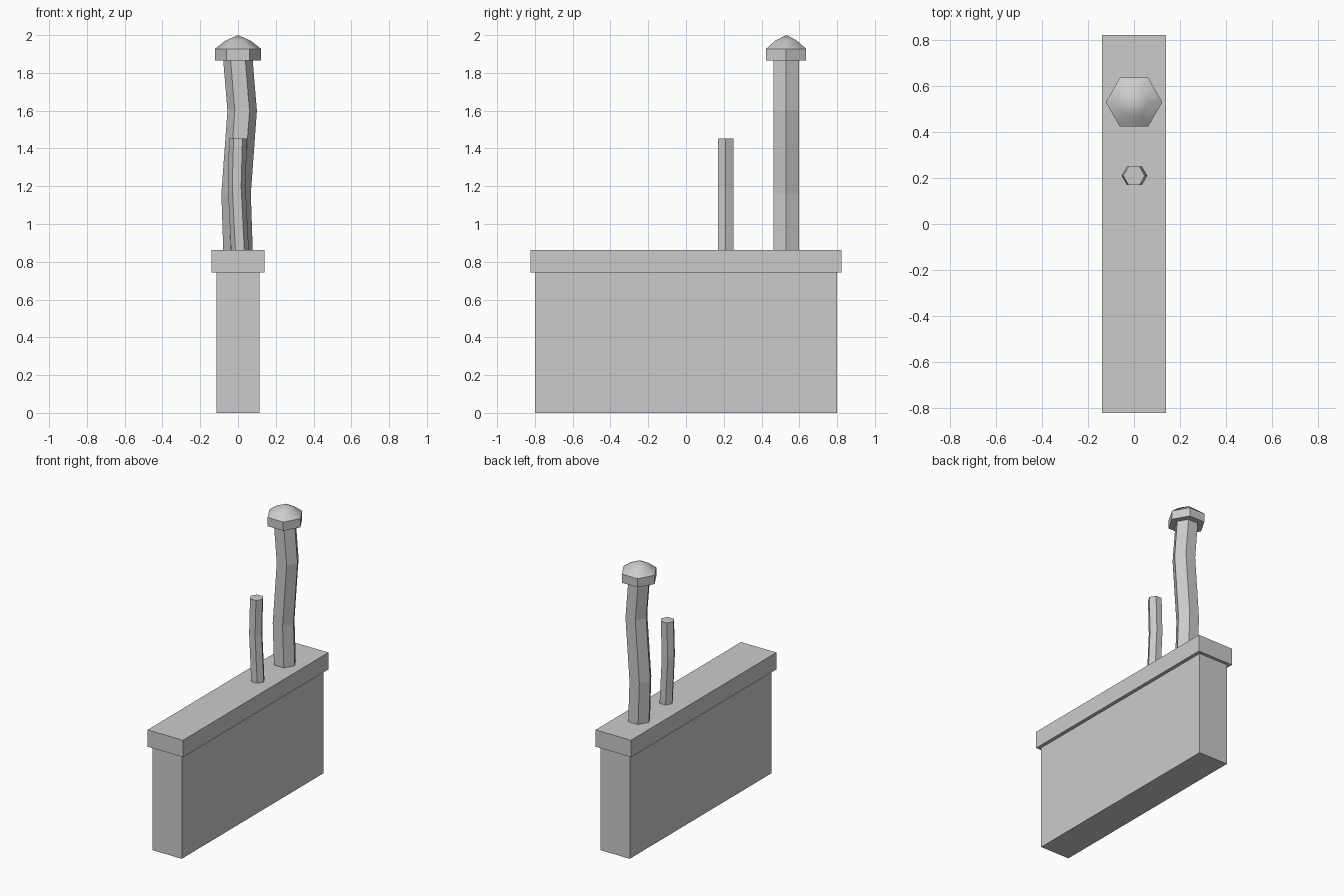
import bpy, bmesh, math

if "Cube" in bpy.data.objects:
    bpy.data.objects.remove(bpy.data.objects["Cube"])


def finish(name, bm, smooth=False):
    bmesh.ops.recalc_face_normals(bm, faces=bm.faces[:])
    mesh = bpy.data.meshes.new(name)
    bm.to_mesh(mesh)
    bm.free()
    obj = bpy.data.objects.new(name, mesh)
    bpy.context.collection.objects.link(obj)
    if smooth:
        bpy.context.view_layer.objects.active = obj
        obj.select_set(True)
        bpy.ops.object.shade_smooth_by_angle(angle=math.radians(45))
        obj.select_set(False)
    return obj


def box(name, hx, hy, z0, z1):
    bm = bmesh.new()
    bmesh.ops.create_cube(bm, size=1)
    for v in bm.verts:
        v.co.x *= 2 * hx
        v.co.y *= 2 * hy
        v.co.z = z0 if v.co.z < 0 else z1
    return finish(name, bm)


def hex_loft(name, y, sections, apex=None, smooth=False):
    """Hexagonal rings given as (centre x, z, radius), closed by a face or an apex."""
    bm = bmesh.new()
    rings = [[bm.verts.new((cx + r * math.cos(i * math.pi / 3),
                            y + r * math.sin(i * math.pi / 3), z))
              for i in range(6)] for cx, z, r in sections]
    for a, b in zip(rings, rings[1:]):
        for i in range(6):
            j = (i + 1) % 6
            bm.faces.new((a[i], a[j], b[j], b[i]))
    bm.faces.new(rings[0][::-1])
    if apex is None:
        bm.faces.new(rings[-1])
    else:
        tip = bm.verts.new((0, y, apex))
        for i in range(6):
            bm.faces.new((rings[-1][i], rings[-1][(i + 1) % 6], tip))
    return finish(name, bm, smooth)


# Wall and overhanging top slab
box("wall", 0.115, 0.80, 0, 0.742)
box("top_slab", 0.14, 0.822, 0.742, 0.863)

# Crooked pipes
R = 0.078
hex_loft("tall_pipe", 0.53, [(0, 0.86, R), (-0.01, 1.16, R), (0.022, 1.6, R), (0, 1.866, R)])
r = 0.047
hex_loft("short_pipe", 0.21, [(0.01, 0.86, r), (-0.007, 1.2, r), (0, 1.452, r)])

# Domed pipe cap
hex_loft("pipe_cap", 0.53, [(0, 1.865, 0.123), (0, 1.927, 0.123), (0, 1.971, 0.066)],
         apex=2.0, smooth=True)
